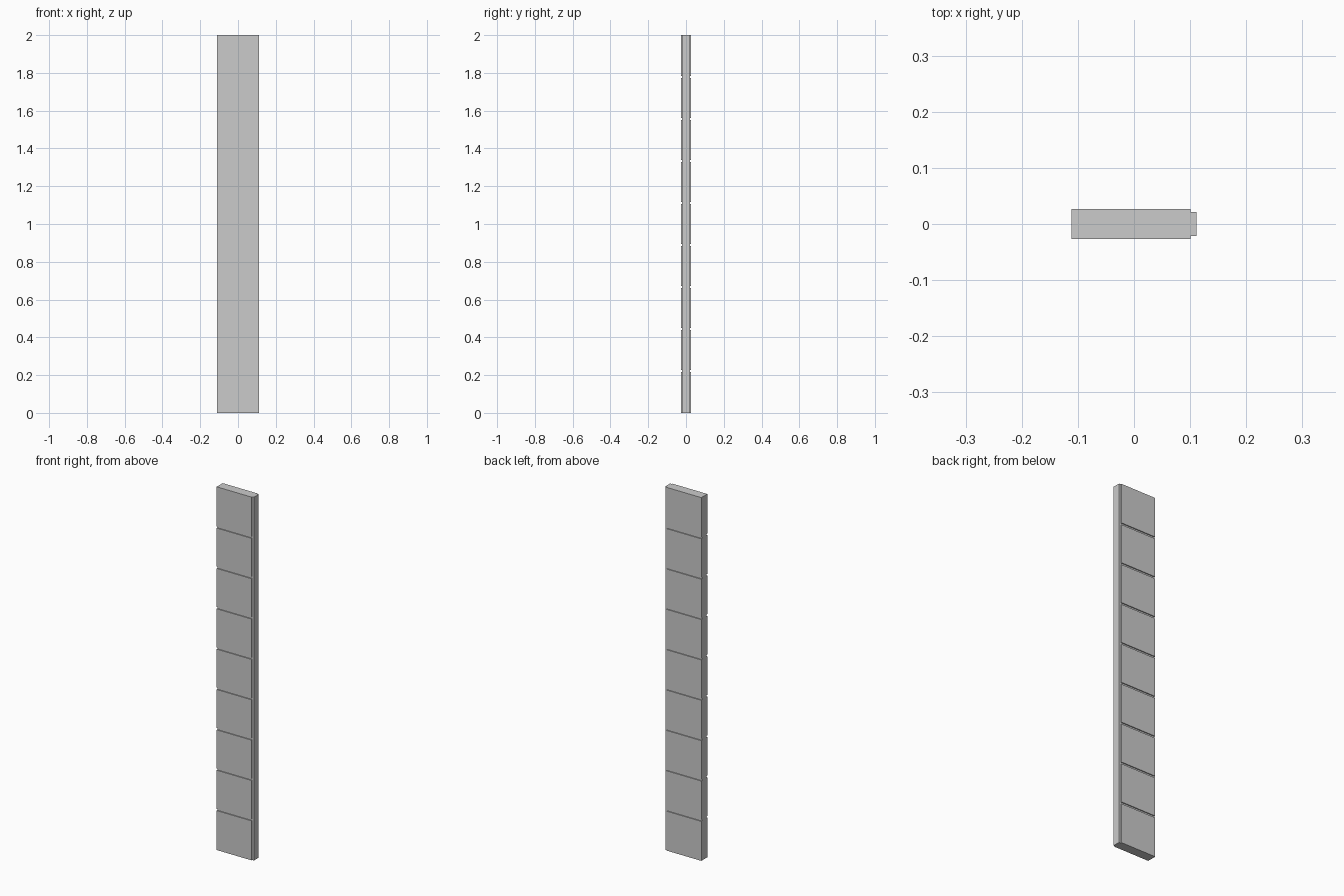
import bpy, bmesh

if "Cube" in bpy.data.objects:
    bpy.data.objects.remove(bpy.data.objects["Cube"])

H, N = 2.0, 9            # height and number of facing panels per side
X0, X1 = -0.1115, 0.1115 # overall width
XS = 0.1005              # where the facing stops and the tongue begins
YO, YI = 0.0263, 0.021   # half thickness: facing, core
GAP = 0.010              # groove height


def extrude_x(name, outline, xa, xb):
    """Extrude a (y, z) outline along x."""
    bm = bmesh.new()
    face = bm.faces.new([bm.verts.new((xa, y, z)) for y, z in outline])
    out = bmesh.ops.extrude_face_region(bm, geom=[face])
    verts = [v for v in out["geom"] if isinstance(v, bmesh.types.BMVert)]
    bmesh.ops.translate(bm, verts=verts, vec=(xb - xa, 0, 0))
    bmesh.ops.recalc_face_normals(bm, faces=bm.faces)
    me = bpy.data.meshes.new(name)
    bm.to_mesh(me)
    bm.free()
    ob = bpy.data.objects.new(name, me)
    bpy.context.collection.objects.link(ob)
    return ob


# Grooved board: one notched outline, mirrored front to back
side = [(YO, 0.0)]
for i in range(1, N):
    z = H * i / N
    side += [(YO, z - GAP / 2), (YI, z - GAP / 2),
             (YI, z + GAP / 2), (YO, z + GAP / 2)]
side.append((YO, H))
extrude_x("grooved_board", side + [(-y, z) for y, z in reversed(side)], X0, XS)

# Narrower tongue along the right edge
extrude_x("edge_tongue", [(YI, 0), (YI, H), (-YI, H), (-YI, 0)], XS, X1)
